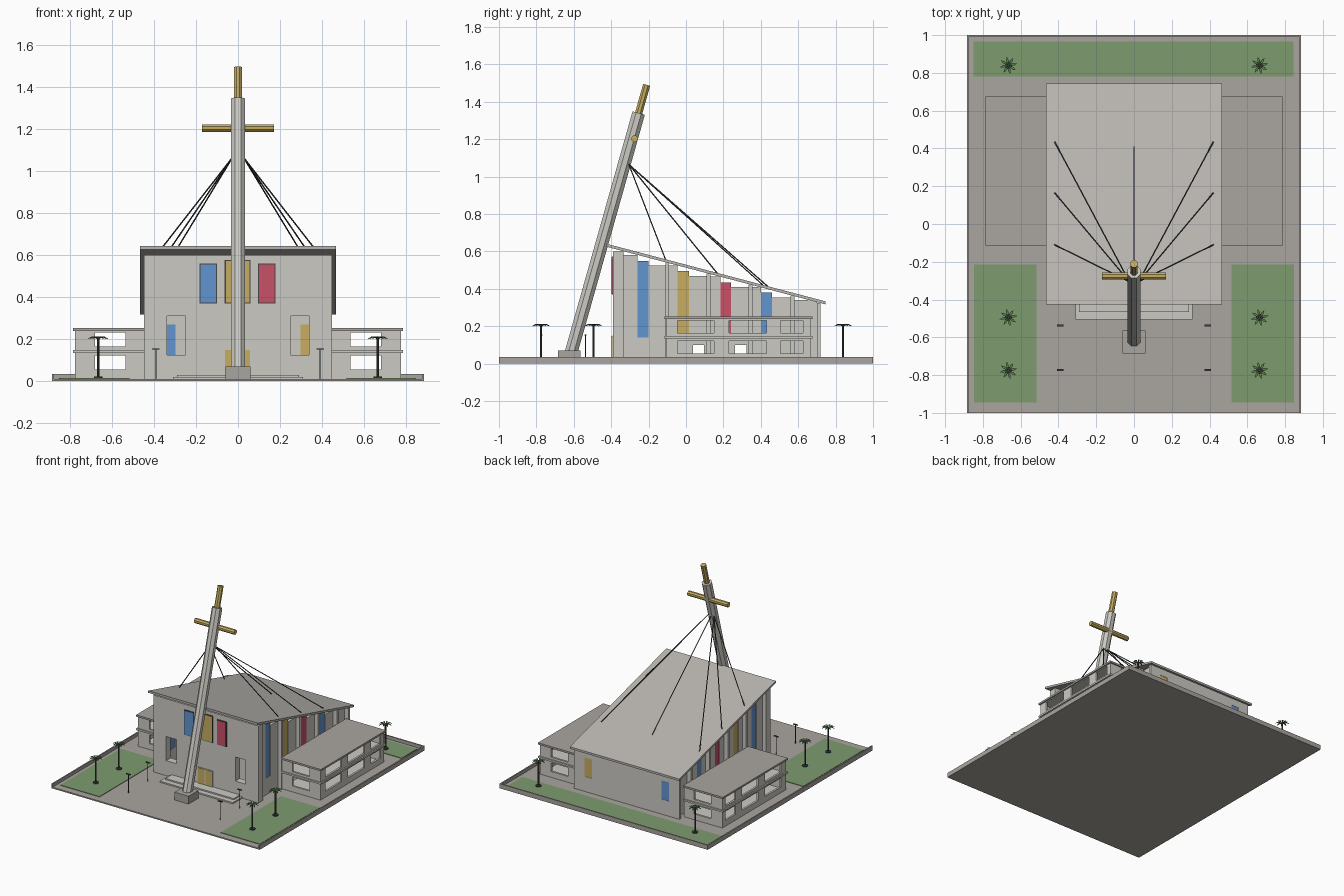
import bpy, bmesh, math
from mathutils import Vector, Matrix

if "Cube" in bpy.data.objects:
    bpy.data.objects.remove(bpy.data.objects["Cube"], do_unlink=True)


def material(name, r, g, b):
    m = bpy.data.materials.new(name)
    m.use_nodes = True
    m.diffuse_color = (r, g, b, 1)
    m.node_tree.nodes["Principled BSDF"].inputs["Base Color"].default_value = (r, g, b, 1)
    return m


WALL = material("pale wall", .60, .59, .55)
ROOF = material("roof grey", .49, .47, .44)
PAVING = material("paving grey", .40, .375, .345)
GRASS = material("grass green", .21, .33, .16)
BLUE = material("blue glass", .12, .30, .62)
RED = material("red glass", .58, .08, .14)
YELLOW = material("golden yellow", .57, .42, .12)
DARK = material("dark metal", .06, .06, .06)
LEAF = material("palm leaf green", .10, .22, .08)


def finish(bm, name, mat):
    bmesh.ops.recalc_face_normals(bm, faces=bm.faces)
    mesh = bpy.data.meshes.new(name)
    bm.to_mesh(mesh)
    bm.free()
    mesh.materials.append(mat)
    ob = bpy.data.objects.new(name, mesh)
    bpy.context.scene.collection.objects.link(ob)
    return ob


def box(name, mat, x, y, z):
    """Box from (min, max) pairs."""
    bm = bmesh.new()
    size = [abs(a[1] - a[0]) for a in (x, y, z)]
    mid = [(a[0] + a[1]) / 2 for a in (x, y, z)]
    bmesh.ops.create_cube(bm, size=1, matrix=Matrix.Translation(mid) @ Matrix.Diagonal((*size, 1)))
    return finish(bm, name, mat)


def rod(name, mat, a, b, radius, sides=8):
    a, b = Vector(a), Vector(b)
    d = b - a
    turn = d.to_track_quat('Z', 'Y').to_matrix().to_4x4()
    spin = Matrix.Rotation(math.pi / sides, 4, 'Z')
    bm = bmesh.new()
    bmesh.ops.create_cone(bm, cap_ends=True, segments=sides, radius1=radius, radius2=radius,
                          depth=d.length, matrix=Matrix.Translation((a + b) / 2) @ turn @ spin)
    return finish(bm, name, mat)


def side_profile(name, mat, x, points):
    """Extrude a (y, z) outline across an x range."""
    bm = bmesh.new()
    face = bm.faces.new([bm.verts.new((x[0], *p)) for p in points])
    new = bmesh.ops.extrude_face_region(bm, geom=[face])["geom"]
    bmesh.ops.translate(bm, vec=(x[1] - x[0], 0, 0),
                        verts=[v for v in new if isinstance(v, bmesh.types.BMVert)])
    return finish(bm, name, mat)


def cut(ob, holes):
    for hole in holes:
        cutter = box("cutter", WALL, *hole)
        cutter.hide_render = True
        mod = ob.modifiers.new("opening", 'BOOLEAN')
        mod.operation, mod.solver, mod.object = 'DIFFERENCE', 'EXACT', cutter
        bpy.context.view_layer.objects.active = ob
        bpy.ops.object.modifier_apply(modifier=mod.name)
        bpy.data.objects.remove(cutter, do_unlink=True)


def flip(s, a, b):
    return tuple(sorted((s * a, s * b)))


def roof_z(y):
    return .64 - .263 * (y + .42)


G = .01  # ground level
T = .016  # roof thickness

# Ground, kerbs and lawns
box("ground", PAVING, (-.885, .885), (-1, 1), (0, G))
box("back_kerb", PAVING, (-.885, .885), (.99, 1), (G, .035))
box("back_lawn", GRASS, (-.85, .845), (.78, .965), (G, .014))
for s in (-1, 1):
    box("side_kerb", PAVING, flip(s, .875, .885), (-1, .99), (G, .035))
    box("front_lawn", GRASS, flip(s, .515, .847), (-.945, -.215), (G, .014))

# Sloping roof
side_profile("main_roof", ROOF, (-.465, .465),
             [(-.425, roof_z(-.425)), (.745, roof_z(.745)),
              (.745, roof_z(.745) - T), (-.425, roof_z(-.425) - T)])

# Front wall with two through openings, and the entrance steps
front = box("front_wall", WALL, (-.447, .447), (-.39, -.335), (G, .60))
cut(front, [(flip(s, .25, .337), (-.5, -.2), (.125, .31)) for s in (-1, 1)])
box("lower_step", WALL, (-.31, .31), (-.505, -.39), (G, .02))
box("upper_step", WALL, (-.29, .29), (-.465, -.39), (.02, .03))

# Front coloured windows with dark frames
for x0, x1, top, mat in ((-.183, -.10, .56, BLUE), (-.063, .06, .575, YELLOW), (.096, .178, .56, RED)):
    box("front_window_frame", DARK, (x0, x1), (-.394, -.39), (.368, top))
    box("front_window", mat, (x0 + .005, x1 - .005), (-.397, -.394), (.373, top - .005))

# Entrance door
box("door_frame", WALL, (-.065, .06), (-.394, -.39), (.03, .152))
for x0 in (-.062, .003):
    box("door_leaf", YELLOW, (x0, x0 + .054), (-.397, -.394), (.03, .148))

# Back wall with two windows
back = box("back_wall", WALL, (-.447, .447), (.70, .72), (G, roof_z(.72) - T))
for s, mat in ((-1, BLUE), (1, YELLOW)):
    cut(back, [(flip(s, .296, .36), (.6, .8), (.125, .27))])
    box("back_window", mat, flip(s, .296, .36), (.704, .718), (.125, .27))

# Side bays: fins, stepped panels and tall windows
BAYS = ((-.335, -.26, -.20, -.10, .58, BLUE), (-.10, -.045, .015, .12, .525, YELLOW),
        (.12, .185, .24, .345, .465, RED), (.345, .402, .46, .57, .41, BLUE))
for s in (-1, 1):
    wall_x = flip(s, .395, .415)
    for y0, w0, w1, y1, top, mat in BAYS:
        box("bay_panel_front", WALL, wall_x, (y0, w0), (G, top))
        rear = box("bay_panel_rear", WALL, wall_x, (w1, y1), (G, top - .055))
        if mat in (YELLOW, RED):
            mid = (w1 + y1) / 2
            cut(rear, [(flip(s, .3, .5), (mid - .03, mid + .03), (0, .10))])
        box("window_sill_wall", WALL, wall_x, (w0, w1), (G, .14))
        box("side_window", mat, flip(s, .40, .412), (w0, w1), (.14, top - .03))
        box("side_fin", WALL, flip(s, .395, .447), (y1 - .01, y1 + .01), (G, roof_z(y1) - T))
    box("end_panel", WALL, wall_x, (.57, .70), (G, .34))

# Two-storey side wings, hollow with window openings
SIDE_WINDOWS = ((-.045, .15), (.23, .43), (.505, .625))
STOREYS = ((.055, .122), (.165, .232))
for s in (-1, 1):
    wing = box("wing_walls", WALL, flip(s, .447, .775), (-.105, .665), (G, .24))
    holes = [(flip(s, .42, .76), (-.09, .65), z) for z in ((.02, .135), (.15, .236))]
    for z in STOREYS:
        holes.append((flip(s, .535, .68), (-.2, .8), z))
        holes += [(flip(s, .74, .85), y, z) for y in SIDE_WINDOWS]
    cut(wing, holes)
    box("wing_roof", PAVING, flip(s, .447, .785), (-.115, .675), (.238, .252))
    box("wing_floor_band", WALL, flip(s, .774, .785), (-.115, .675), (.135, .148))
    for y in ((-.115, -.104), (.664, .675)):
        box("wing_end_band", WALL, flip(s, .447, .785), y, (.135, .148))

# Leaning mast with cross
box("mast_base", PAVING, (-.06, .06), (-.685, -.565), (G, .07))
foot, head = Vector((0, -.617, .05)), Vector((0, -.253, 1.34))
lean = (head - foot).normalized()
rod("mast", WALL, foot, head, .037)
rod("cross_upright", YELLOW, head - lean * .02, head + lean * .157, .021)
rod("cross_bar", YELLOW, (-.17, -.275, 1.203), (.17, -.275, 1.203), .019)

# Stay cables
for s in (-1, 1):
    for y in (-.11, .165, .435):
        rod("stay_cable", DARK, (s * .025, -.305, 1.065), (s * .42, y, roof_z(y)), .0035, 6)
rod("centre_cable", DARK, (0, -.30, 1.06), (0, .41, roof_z(.41)), .0035, 6)


# Palms and lamp posts
def palm(x, y):
    rod("palm_planter", DARK, (x, y, G), (x, y, .022), .02, 10)
    rod("palm_trunk", DARK, (x, y, G), (x, y, .205), .006, 6)
    bm = bmesh.new()
    for i in range(8):
        a = i * math.tau / 8 + .2
        out, across = Vector((math.cos(a), math.sin(a), 0)), Vector((-math.sin(a), math.cos(a), 0))
        c = Vector((x, y, .203))
        up = Vector((0, 0, .01))
        mid = c + out * .028 + up
        bm.faces.new([bm.verts.new(p) for p in
                      (c, mid + across * .007, c + out * .047, mid - across * .007)])
    crown = finish(bm, "palm_crown", LEAF)
    crown.modifiers.new("leaf_thickness", 'SOLIDIFY').thickness = .003


for s in (-1, 1):
    for y in (.84, -.495, -.775):
        palm(s * .665, y)
    for y in (-.537, -.772):
        rod("lamp_post", DARK, (s * .39, y, G), (s * .39, y, .152), .003, 6)
        box("lamp_head", DARK, flip(s, .372, .408), (y - .005, y + .005), (.15, .156))
